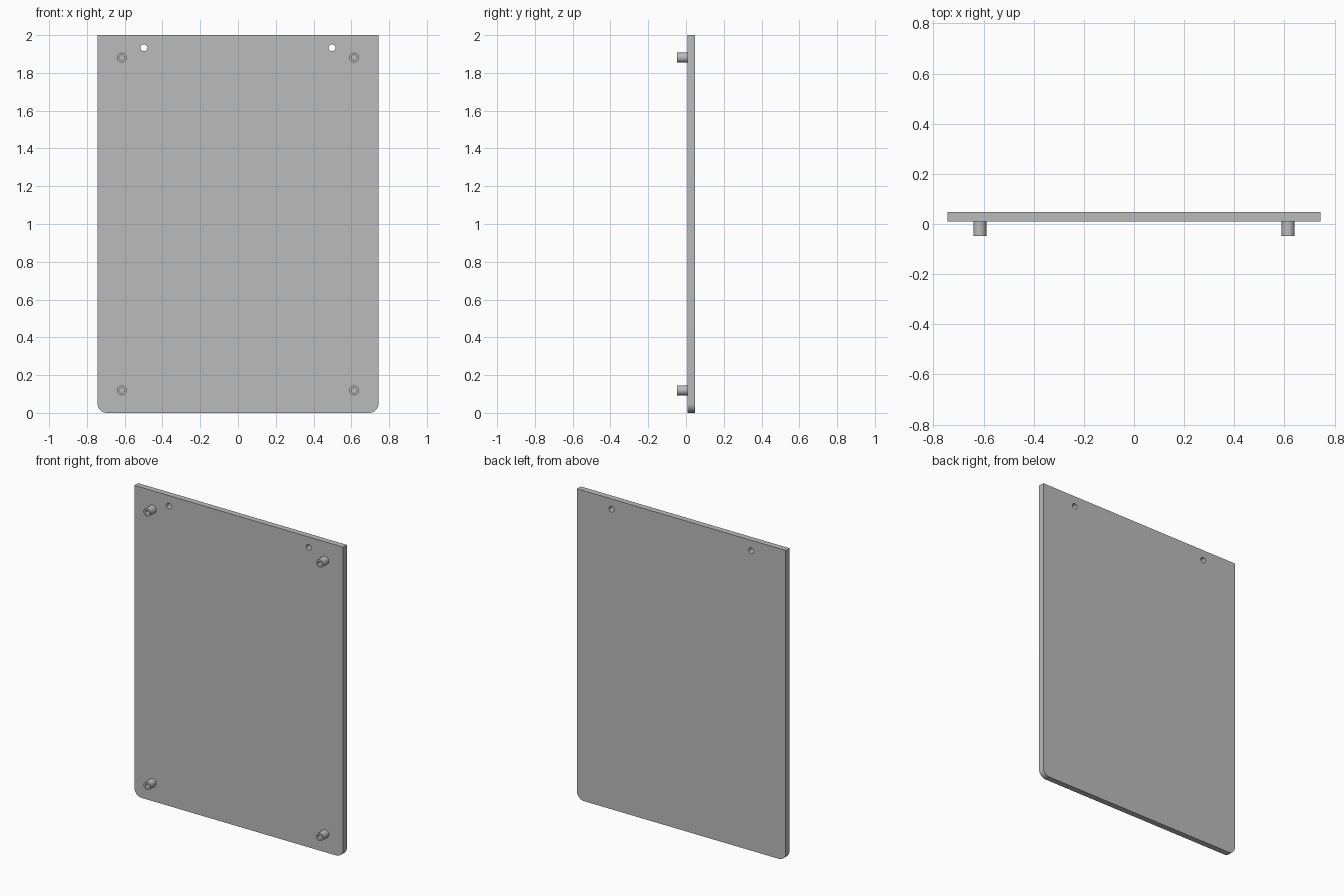
import bpy
from math import sin, cos, pi, radians

if "Cube" in bpy.data.objects:
    bpy.data.objects.remove(bpy.data.objects["Cube"])

HALF_W, HEIGHT = 0.744, 2.0
FRONT, PLATE_FRONT, BACK = -0.047, 0.009, 0.047
CORNER = 0.05

grey = bpy.data.materials.new("plain grey")
grey.use_nodes = True
colour = (0.5, 0.5, 0.5, 1)
grey.diffuse_color = colour
grey.node_tree.nodes["Principled BSDF"].inputs["Base Color"].default_value = colour


def arc(cx, cz, r, start, end, steps):
    return [(cx + r * cos(start + (end - start) * i / steps),
             cz + r * sin(start + (end - start) * i / steps)) for i in range(steps + 1)]


def circle(cx, cz, r):
    return arc(cx, cz, r, 0, 2 * pi, 32)[:-1]


def extrude_loops(name, loops, y0, y1):
    """Filled outline with holes, drawn in x-z and extruded from y0 to y1."""
    curve = bpy.data.curves.new(name, "CURVE")
    curve.dimensions = "2D"
    curve.fill_mode = "BOTH"
    curve.extrude = (y1 - y0) / 2
    for loop in loops:
        spline = curve.splines.new("POLY")
        spline.points.add(len(loop) - 1)
        for point, (x, z) in zip(spline.points, loop):
            point.co = (x, z, 0, 1)
        spline.use_cyclic_u = True
    obj = bpy.data.objects.new(name, curve)
    bpy.context.collection.objects.link(obj)
    obj.location.y = (y0 + y1) / 2
    obj.rotation_euler.x = pi / 2
    bpy.ops.object.select_all(action="DESELECT")
    obj.select_set(True)
    bpy.context.view_layer.objects.active = obj
    bpy.ops.object.convert(target="MESH")
    obj = bpy.context.object
    # weld the caps to the walls
    bpy.ops.object.mode_set(mode="EDIT")
    bpy.ops.mesh.select_all(action="SELECT")
    bpy.ops.mesh.remove_doubles(threshold=0.0001)
    bpy.ops.mesh.normals_make_consistent(inside=False)
    bpy.ops.object.mode_set(mode="OBJECT")
    obj.data.materials.clear()
    obj.data.materials.append(grey)
    bpy.ops.object.shade_smooth_by_angle(angle=radians(30))


# Panel with rounded lower corners and two hanging holes
outline = [(HALF_W, HEIGHT), (-HALF_W, HEIGHT)]
outline += arc(-HALF_W + CORNER, CORNER, CORNER, pi, 1.5 * pi, 10)
outline += arc(HALF_W - CORNER, CORNER, CORNER, 1.5 * pi, 2 * pi, 10)
holes = [circle(side * 0.498, 1.933, 0.018) for side in (-1, 1)]
extrude_loops("panel", [outline] + holes, PLATE_FRONT, BACK)

# Hollow standoffs near the four corners
for side, side_name in ((1, "left"), (-1, "right")):
    for z, level in ((1.881, "upper"), (0.119, "lower")):
        x = side * 0.615
        extrude_loops(f"{level}_{side_name}_standoff",
                      [circle(x, z, 0.026), circle(x, z, 0.014)], FRONT, PLATE_FRONT)
